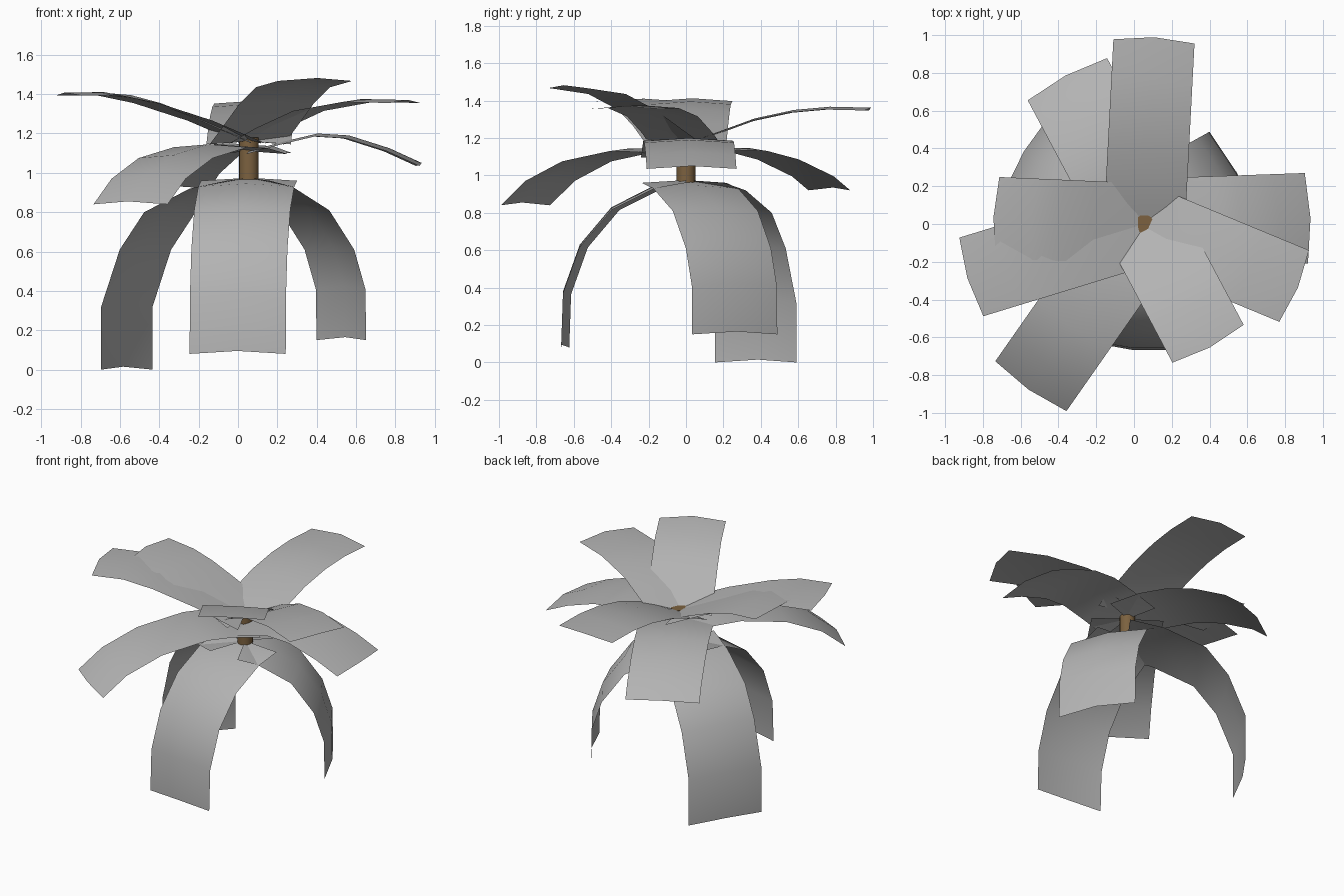
import bpy
import bmesh
from math import cos, sin, radians
from mathutils import Vector

cube = bpy.data.objects.get("Cube")
if cube:
    bpy.data.objects.remove(cube)


def material(name, colour):
    mat = bpy.data.materials.new(name)
    mat.use_nodes = True
    mat.diffuse_color = colour
    mat.node_tree.nodes["Principled BSDF"].inputs["Base Color"].default_value = colour
    return mat


leaf_grey = material("leaf grey", (0.45, 0.45, 0.45, 1))
bark_brown = material("bark brown", (0.2, 0.12, 0.05, 1))

STEM = Vector((0.055, 0, 0))
EDGE_DROP = Vector((-0.022, -0.015))  # side edges sit inside and below the midrib


def frond(name, angle, width, profile):
    """Sheet swept along a (reach, height) profile, arched across its width."""
    out = Vector((cos(radians(angle)), sin(radians(angle)), 0))
    side = Vector((-out.y, out.x, 0))
    bm = bmesh.new()
    rows = []
    for point in profile:
        row = []
        for s in (-1, 0, 1):
            r, z = Vector(point) + EDGE_DROP * abs(s)
            row.append(bm.verts.new(STEM + out * r + side * (s * width / 2) + Vector((0, 0, z))))
        rows.append(row)
    for a, b in zip(rows, rows[1:]):
        for i in range(2):
            bm.faces.new((a[i], b[i], b[i + 1], a[i + 1]))
    mesh = bpy.data.meshes.new(name)
    bm.to_mesh(mesh)
    bm.free()
    mesh.materials.append(leaf_grey)
    mesh.shade_smooth()
    bpy.context.collection.objects.link(bpy.data.objects.new(name, mesh))


# Drooping lower fronds
frond("lower_frond_front", 265, 0.49,
      [(0, .975), (.17, .945), (.4, .83), (.57, .63), (.66, .38), (.67, .095)])
frond("lower_frond_right", 149, 0.507,
      [(0, .975), (.22, .935), (.49, .815), (.635, .625), (.745, .335), (.745, .015)])
frond("lower_frond_left", 29, 0.52,
      [(0, .975), (.13, .945), (.345, .825), (.49, .625), (.555, .425), (.56, .165)])

# Arching middle fronds
frond("middle_frond_front", 235, 0.46,
      [(0, 1.11), (.18, 1.14), (.36, 1.145), (.67, 1.09), (.91, .985), (1.07, .855)])
frond("middle_frond_left", 2, 0.48,
      [(0, 1.11), (.18, 1.16), (.35, 1.2), (.51, 1.19), (.715, 1.125), (.88, 1.05)])
frond("middle_frond_back", 118, 0.476,
      [(0, 1.115), (.2, 1.15), (.39, 1.145), (.58, 1.1), (.79, 1.01), (.89, .935)])

# Raised upper fronds
frond("upper_frond_back", 87, 0.43,
      [(0, 1.16), (.11, 1.21), (.37, 1.305), (.58, 1.35), (.77, 1.367), (.99, 1.362)])
frond("upper_frond_right", 197, 0.435,
      [(0, 1.165), (.28, 1.28), (.57, 1.37), (.77, 1.41), (.98, 1.408)])
frond("upper_frond_back_right", 177.5, 0.43,
      [(0, 1.165), (.27, 1.285), (.45, 1.355), (.6, 1.395), (.8, 1.412)])
frond("upper_frond_left", 337.5, 0.41,
      [(0, 1.165), (.14, 1.24), (.35, 1.33), (.62, 1.375), (.88, 1.37)])
frond("upper_frond_front", 298, 0.427,
      [(0, 1.16), (.15, 1.255), (.32, 1.365), (.5, 1.45), (.74, 1.482)])

# Short trunk through the crown
bpy.ops.mesh.primitive_cylinder_add(vertices=16, radius=0.05, depth=0.23,
                                    location=STEM + Vector((0, 0, 1.065)))
trunk = bpy.context.object
trunk.name = "trunk"
trunk.data.materials.append(bark_brown)
bpy.ops.object.shade_smooth_by_angle()
